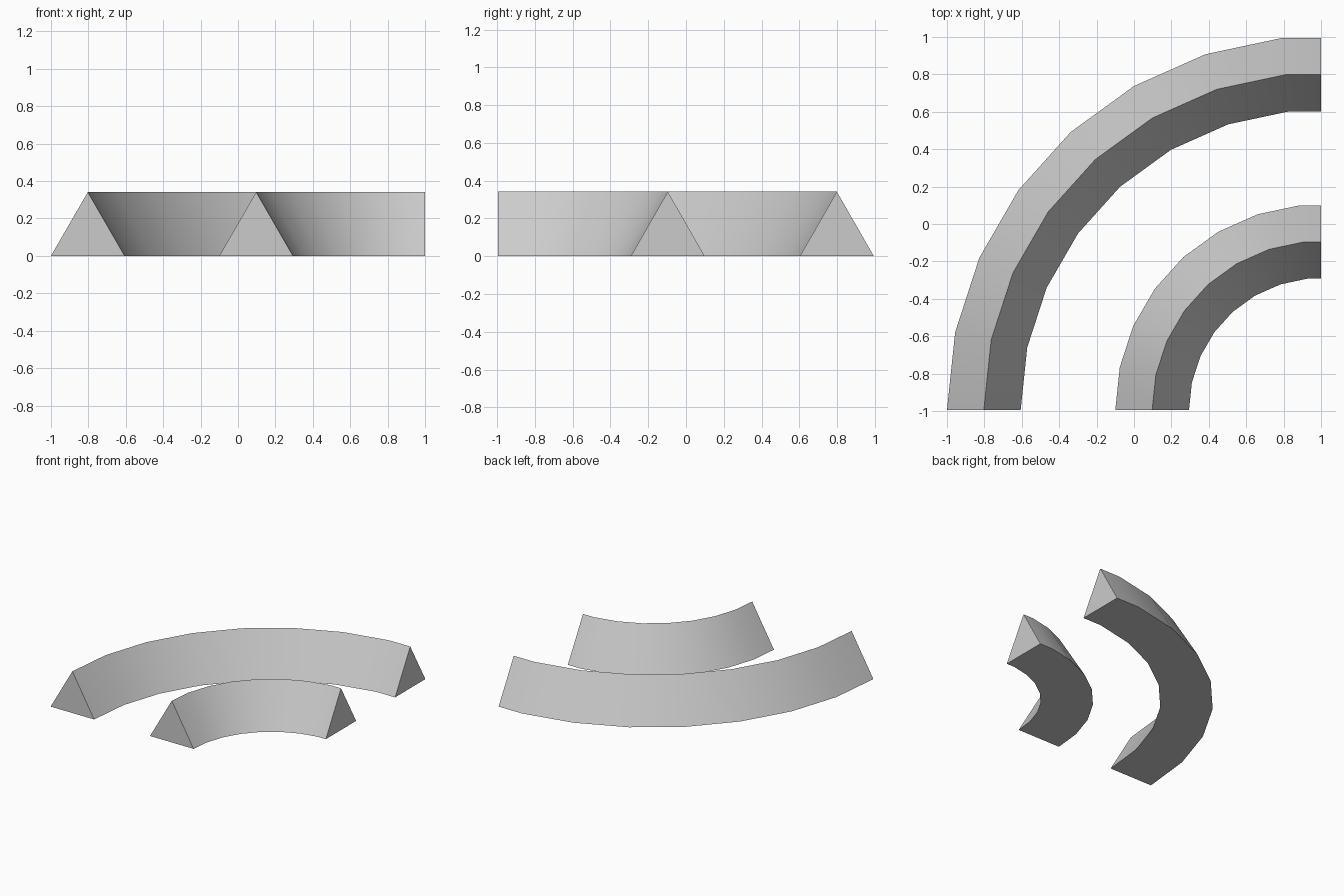
import bpy
import bmesh
from math import radians, sqrt
from mathutils import Vector

cube = bpy.data.objects.get("Cube")
if cube:
    bpy.data.objects.remove(cube, do_unlink=True)

# One plain grey for both parts
grey = bpy.data.materials.new("light grey")
grey.use_nodes = True
colour = (0.6, 0.6, 0.6, 1)
grey.diffuse_color = colour
grey.node_tree.nodes["Principled BSDF"].inputs["Base Color"].default_value = colour

CENTRE = Vector((1, -0.9945, 0))  # shared centre of both arcs
WIDTH = 0.394                     # side of the equilateral section
HEIGHT = WIDTH * sqrt(3) / 2
STEP = 12                         # degrees per segment


def curved_prism(name, outer_radius):
    """Sweep a triangle around the centre and trim it square at x = 1."""
    bm = bmesh.new()
    section = [(0, 0), (WIDTH, 0), (WIDTH / 2, HEIGHT)]
    verts = [bm.verts.new(CENTRE + Vector((u - outer_radius, 0, z)))
             for u, z in section]
    start = bm.faces.new(verts)
    bmesh.ops.spin(bm, geom=[start] + start.edges[:] + verts, cent=CENTRE,
                   axis=(0, 0, 1), angle=radians(-8 * STEP), steps=8,
                   use_duplicate=False)
    # Rebuild the start cap if the sweep consumed it
    bmesh.ops.remove_doubles(bm, verts=bm.verts[:], dist=0.0001)
    bmesh.ops.bisect_plane(bm, geom=bm.verts[:] + bm.edges[:] + bm.faces[:],
                           plane_co=CENTRE, plane_no=(1, 0, 0),
                           clear_outer=True)
    bmesh.ops.holes_fill(bm, edges=[e for e in bm.edges if e.is_boundary], sides=0)
    bmesh.ops.recalc_face_normals(bm, faces=bm.faces[:])
    mesh = bpy.data.meshes.new(name)
    bm.to_mesh(mesh)
    bm.free()
    mesh.materials.append(grey)
    obj = bpy.data.objects.new(name, mesh)
    bpy.context.collection.objects.link(obj)
    # Smooth along the curve, sharp at the ridge, base and ends
    bpy.ops.object.select_all(action="DESELECT")
    obj.select_set(True)
    bpy.context.view_layer.objects.active = obj
    bpy.ops.object.shade_smooth_by_angle(angle=radians(30))


curved_prism("outer_curved_rail", 2.0)
curved_prism("inner_curved_rail", 1.1)
